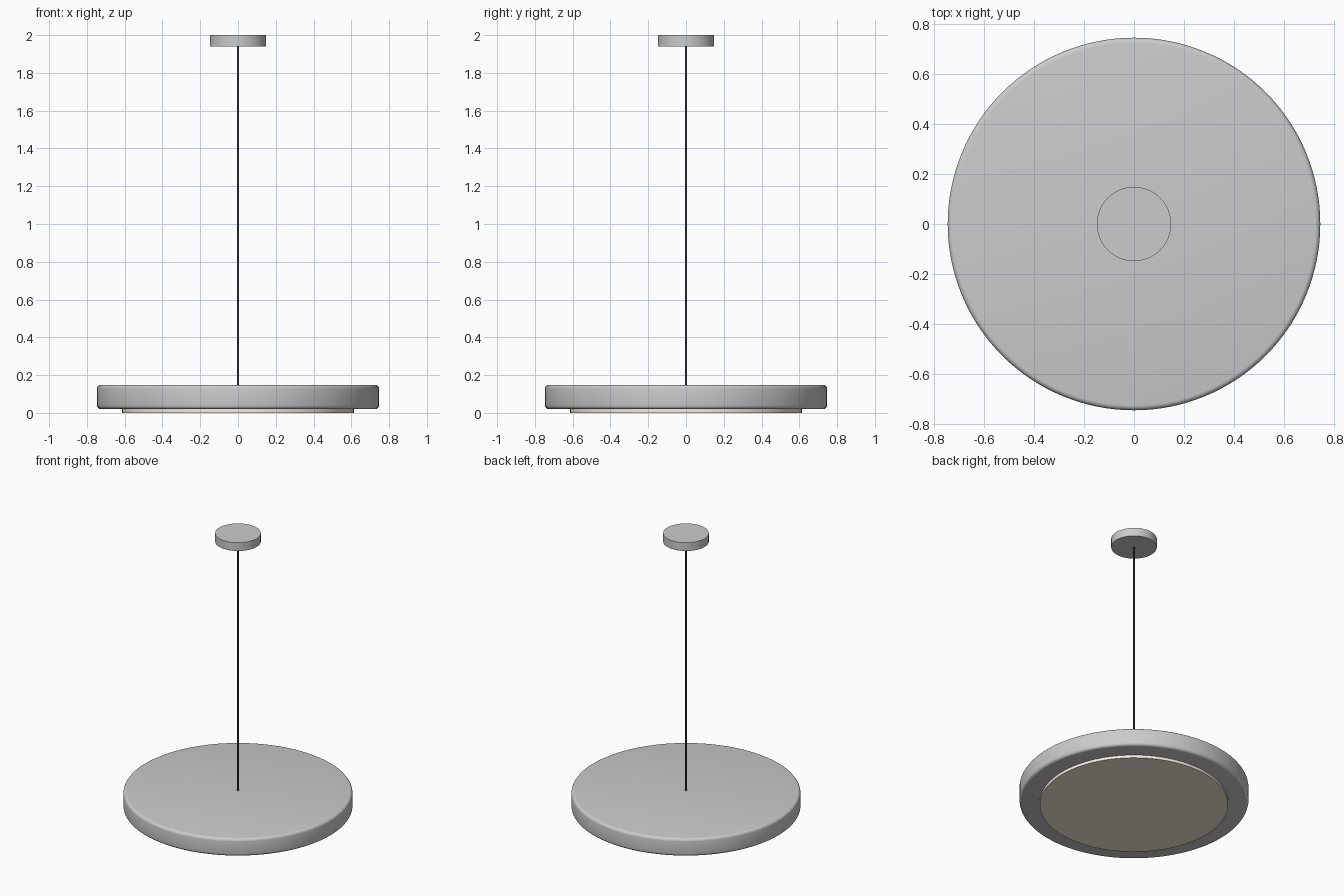
import bpy

if "Cube" in bpy.data.objects:
    bpy.data.objects.remove(bpy.data.objects["Cube"])


def disc(name, radius, z0, z1, sides=96, bevel=0.0, segments=4):
    """Upright cylinder between two heights, with optional rounded rims."""
    bpy.ops.mesh.primitive_cylinder_add(vertices=sides, radius=radius,
                                        depth=z1 - z0, location=(0, 0, (z0 + z1) / 2))
    ob = bpy.context.object
    ob.name = name
    if bevel:
        mod = ob.modifiers.new("rounded_rim", 'BEVEL')
        mod.width = bevel
        mod.segments = segments
        mod.limit_method = 'ANGLE'
        mod.angle_limit = 1.0
        bpy.ops.object.modifier_apply(modifier=mod.name)
    bpy.ops.object.shade_smooth_by_angle()
    return ob


# Wide lamp body with softly rounded rims
disc("lamp_shade", 0.747, 0.02, 0.148, 128, bevel=0.02)

# Cream light panel slightly proud of the underside
diffuser = disc("diffuser", 0.614, 0.0, 0.03, 128)
cream = bpy.data.materials.new("warm_cream")
cream.diffuse_color = (0.95, 0.88, 0.74, 1)
cream.use_nodes = True
cream.node_tree.nodes["Principled BSDF"].inputs["Base Color"].default_value = cream.diffuse_color
diffuser.data.materials.append(cream)

# Thin dark suspension cord
cord = disc("cord", 0.006, 0.14, 1.95, 16)
black = bpy.data.materials.new("cord_black")
black.diffuse_color = (0.05, 0.05, 0.05, 1)
black.use_nodes = True
black.node_tree.nodes["Principled BSDF"].inputs["Base Color"].default_value = black.diffuse_color
cord.data.materials.append(black)

# Ceiling canopy
disc("ceiling_canopy", 0.149, 1.94, 2.0, 64)
